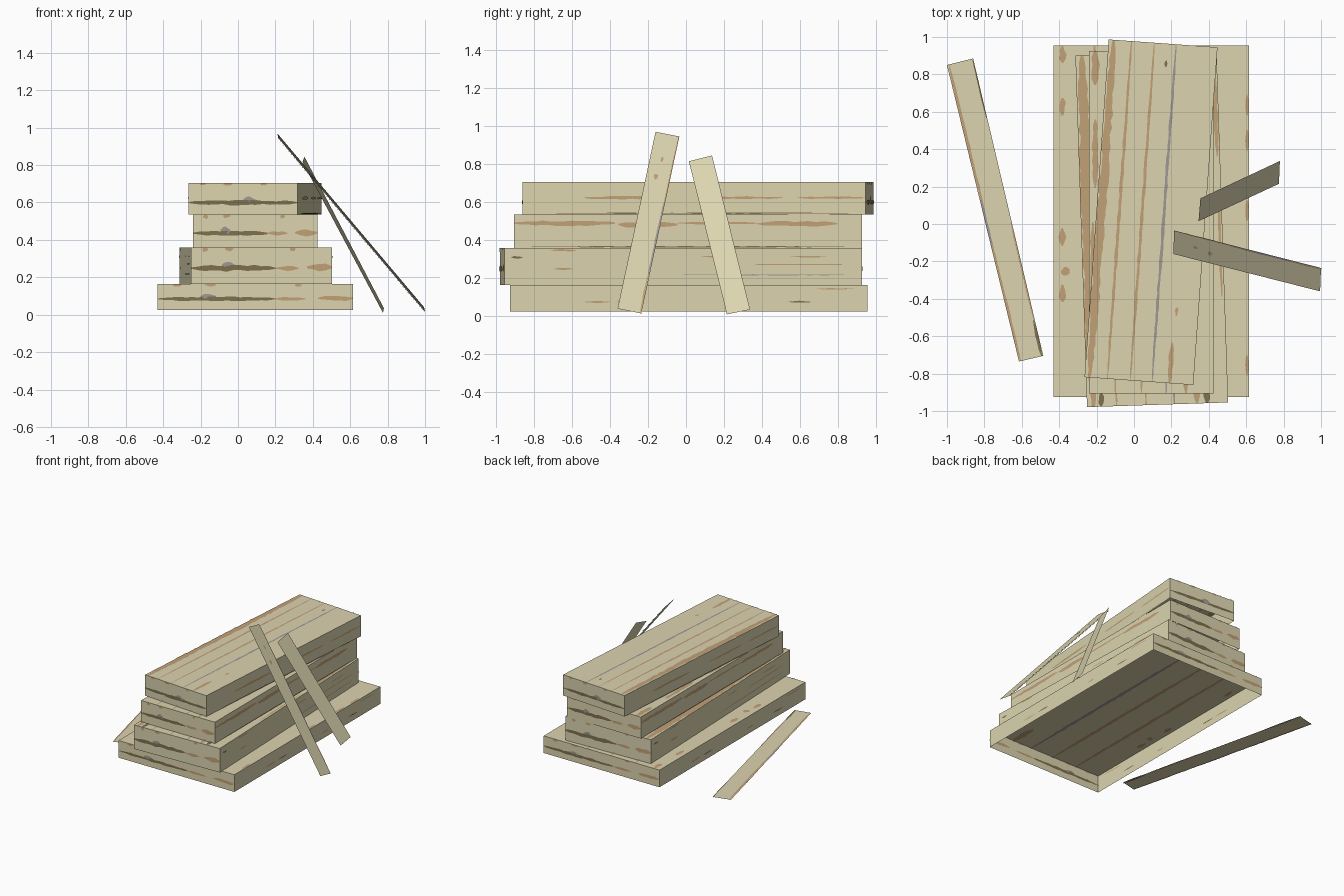
import bpy, bmesh, math, random
from mathutils import Vector, Matrix

random.seed(4)
cube = bpy.data.objects.get("Cube")
if cube:
    bpy.data.objects.remove(cube)


def make_material(name, rgb):
    col = [(c / 255 / 12.92) if c < 11 else ((c / 255 + 0.055) / 1.055) ** 2.4 for c in rgb] + [1]
    mat = bpy.data.materials.new(name)
    mat.use_nodes = True
    mat.diffuse_color = col
    bsdf = mat.node_tree.nodes["Principled BSDF"]
    bsdf.inputs["Base Color"].default_value = col
    bsdf.inputs["Roughness"].default_value = 0.9
    return mat


MATERIALS = [make_material("pale_wood", (220, 212, 175)),
             make_material("tan_grain", (194, 161, 119)),
             make_material("grey_grain", (160, 153, 149)),
             make_material("dark_grain", (126, 112, 79))]
PALE, TAN, GREY, DARK = range(4)


def streak(bm, quad, u0, u1, v, width, mat):
    """Ragged grain mark laid just off both sides of a quad."""
    a, b, c, d = quad
    normal = (b - a).cross(d - a).normalized()
    steps = max(4, int((b - a).length * (u1 - u0) * 28))
    rows = []
    for i in range(steps + 1):
        t = i / steps
        u = u0 + (u1 - u0) * t
        half = width / 2 * max(0.25, math.sin(math.pi * t) ** 0.3)
        pair = []
        for side in (-1, 1):
            w = min(1, max(0, v + side * half * random.uniform(0.6, 1.2)))
            pair.append(a.lerp(b, u).lerp(d.lerp(c, u), w))
        rows.append(pair)
    for lift in (0.003, -0.003):
        verts = [[bm.verts.new(p + normal * lift) for p in pair] for pair in rows]
        for (p, q), (r, s) in zip(verts, verts[1:]):
            face = bm.faces.new((p, r, s, q) if lift > 0 else (q, s, r, p))
            face.material_index = mat


def panel(bm, quad, marks):
    """One flat board face with its grain marks."""
    bm.faces.new([bm.verts.new(p) for p in quad]).material_index = PALE
    for mark in marks:
        streak(bm, quad, *mark)


def finish(bm, name):
    mesh = bpy.data.meshes.new(name)
    bm.to_mesh(mesh)
    bm.free()
    for mat in MATERIALS:
        mesh.materials.append(mat)
    obj = bpy.data.objects.new(name, mesh)
    bpy.context.collection.objects.link(obj)


def crate(name, centre, size, turn, z0, z1, top, side, end):
    """Beam shell, open underneath, turned about z."""
    spin = Matrix.Rotation(math.radians(turn), 3, 'Z')

    def corner(sx, sy, z):
        flat = spin @ Vector((sx * size[0] / 2, sy * size[1] / 2, 0))
        return flat + Vector((centre[0], centre[1], z))

    ring = [(-1, -1), (1, -1), (1, 1), (-1, 1)]
    low = [corner(x, y, z0) for x, y in ring]
    high = [corner(x, y, z1) for x, y in ring]
    bm = bmesh.new()
    for i in range(4):
        j = (i + 1) % 4
        panel(bm, (low[i], low[j], high[j], high[i]), side if i % 2 else end)
    # top runs lengthwise, from the right edge to the left edge
    panel(bm, (high[1], high[2], high[3], high[0]), top)
    bmesh.ops.remove_doubles(bm, verts=bm.verts, dist=0.0001)
    finish(bm, name)


def plank(name, points, marks):
    bm = bmesh.new()
    panel(bm, [Vector(p) for p in points], marks)
    finish(bm, name)


# Grain shared by the beams: (start, end, across, width, colour)
end_grain = [(0, .6, .43, .17, DARK), (.6, .76, .43, .13, TAN), (.82, 1, .45, .2, TAN),
             (.22, .3, .52, .2, GREY), (.08, .12, .94, .14, TAN),
             (.24, .3, .96, .12, TAN), (.7, .74, .95, .12, TAN)]
top_end_grain = [(0, 1, .38, .15, DARK), (.5, .62, .45, .22, GREY),
                 (.1, .16, .96, .1, TAN), (.32, .4, .96, .12, TAN), (.66, .72, .96, .1, TAN)]
core_grain = [(0, 1, .79, .03, TAN), (0, 1, .58, .03, TAN), (0, 1, .38, .03, GREY),
              (0, .12, .22, .05, TAN)]
left_edge = [(0, 1, .955, .09, TAN)]

# Stack of beams, bottom to top
crate("bottom_beam", (.0925, .015), (1.045, 1.88), 0, .025, .165,
      core_grain + [(u, u + .05, .955, .035, TAN) for u in (.27, .43, .8, .95)]
      + [(.345, .37, .94, .05, TAN)]
      + [(u, u + .06, .01, .02, TAN) for u in (.06, .5, .7, .8)],
      [(.21, .28, .36, .08, TAN), (.3, .36, .36, .08, DARK), (.6, .64, .36, .08, TAN),
       (.78, .84, .36, .08, DARK), (.86, .96, .85, .05, TAN)],
      end_grain)
crate("second_beam", (.095, -.027), (.755, 1.88), 1.9, .165, .36,
      core_grain + left_edge + [(.3, .6, .02, .02, TAN), (.7, .95, .02, .03, TAN),
                                (0, .04, .15, .04, DARK), (0, .04, .9, .04, DARK)],
      [(.13, .2, .93, .06, TAN), (.55, .62, .76, .04, TAN), (.8, .9, .76, .04, TAN),
       (.14, .19, .43, .06, TAN), (.7, .95, .55, .04, TAN), (.5, .95, .27, .03, GREY),
       (.02, .05, .74, .08, DARK)],
      end_grain)
crate("third_beam", (.0925, .01), (.665, 1.83), 0, .36, .535,
      core_grain + [(.1, .5, .97, .05, TAN), (.6, .8, .95, .05, TAN), (.9, 1, .95, .07, TAN),
                    (.84, .88, .03, .04, DARK)],
      [(0, .29, .74, .17, TAN), (.3, .47, .7, .2, TAN), (.47, .7, .74, .08, TAN),
       (.7, .93, .72, .16, TAN), (.05, .95, .03, .04, DARK)],
      end_grain)
crate("top_beam", (.091, .063), (.583, 1.81), -4.1, .535, .705,
      core_grain + left_edge + [(.93, .95, .46, .03, DARK), (.2, .225, .2, .03, TAN)],
      [(.18, .42, .52, .1, TAN), (.55, .76, .52, .08, TAN), (.8, 1, .52, .08, TAN),
       (.1, .95, .04, .04, DARK)],
      top_end_grain)

# Loose planks: two leaning on the stack, one lying beside it
plank("short_leaning_plank",
      [(.775, .215, .01), (.78, .337, .035), (.355, .137, .845), (.345, .015, .815)], [])
plank("long_leaning_plank",
      [(1, -.235, .015), (.215, -.035, .945), (.21, -.16, .97), (.995, -.36, .04)],
      [(0, .22, .05, .08, TAN), (.2, .62, .05, .08, GREY), (.55, 1, .03, .06, TAN),
       (.74, .77, .6, .2, TAN), (.84, .87, .5, .15, TAN)])
plank("lying_plank",
      [(-.485, -.705, .035), (-.86, .885, .035), (-1, .85, .035), (-.615, -.735, .035)],
      [(0, .4, .94, .1, TAN), (.35, .55, .95, .1, GREY), (.5, 1, .93, .12, TAN),
       (0, .12, .06, .14, DARK), (.12, .45, .04, .07, TAN), (.8, 1, .03, .06, DARK)])
